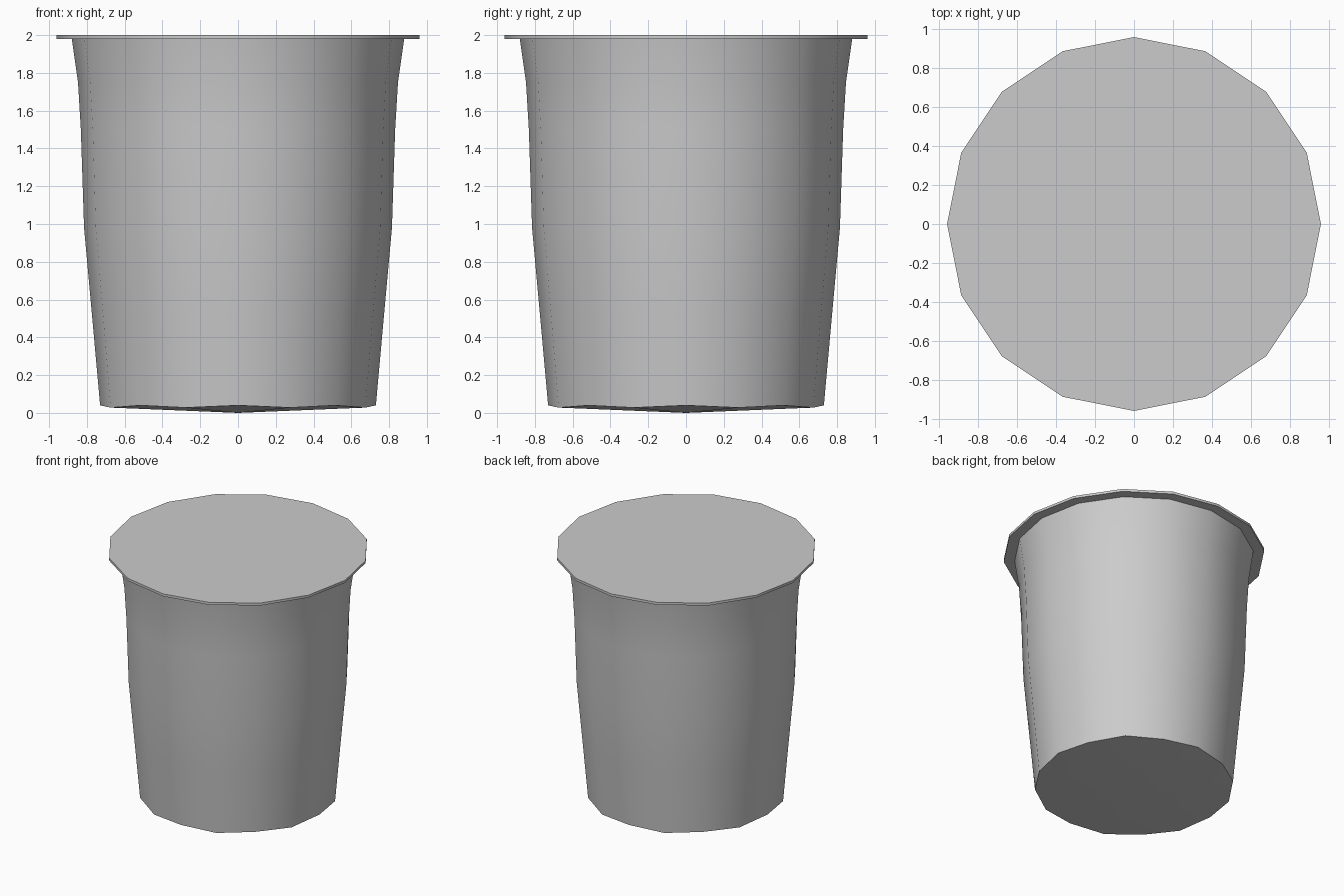
import bpy, bmesh, math

if "Cube" in bpy.data.objects:
    bpy.data.objects.remove(bpy.data.objects["Cube"])

SIDES = 16


def ring(bm, r, z, wave=0.0):
    # one ring of vertices; wave lowers every second one
    return [bm.verts.new((r * math.cos(2 * math.pi * i / SIDES),
                          r * math.sin(2 * math.pi * i / SIDES),
                          z - wave * (i % 2))) for i in range(SIDES)]


def bridge(bm, low, high):
    for i in range(SIDES):
        j = (i + 1) % SIDES
        bm.faces.new((low[i], low[j], high[j], high[i]))


def finish(bm, name):
    bmesh.ops.recalc_face_normals(bm, faces=bm.faces[:])
    mesh = bpy.data.meshes.new(name)
    bm.to_mesh(mesh)
    bm.free()
    obj = bpy.data.objects.new(name, mesh)
    bpy.context.collection.objects.link(obj)
    bpy.ops.object.select_all(action='DESELECT')
    obj.select_set(True)
    bpy.context.view_layer.objects.active = obj
    bpy.ops.object.shade_smooth_by_angle(angle=math.radians(30))


# tapered cup wall, with a shallow pointed base
bm = bmesh.new()
profile = [(0.73, 0.04), (0.775, 0.54), (0.815, 0.98),
           (0.832, 1.5), (0.847, 1.75), (0.88, 1.98)]
rings = [ring(bm, r, z, 0.012 if k == 0 else 0) for k, (r, z) in enumerate(profile)]
for low, high in zip(rings, rings[1:]):
    bridge(bm, low, high)
base = bm.verts.new((0, 0, 0))
for i in range(SIDES):
    bm.faces.new((base, rings[0][(i + 1) % SIDES], rings[0][i]))
bm.faces.new(rings[-1])
finish(bm, "cup")

# thin flat lid overhanging the cup
bm = bmesh.new()
bottom, top = ring(bm, 0.96, 1.98), ring(bm, 0.96, 2.0)
bridge(bm, bottom, top)
bm.faces.new(bottom[::-1])
bm.faces.new(top)
finish(bm, "lid")
